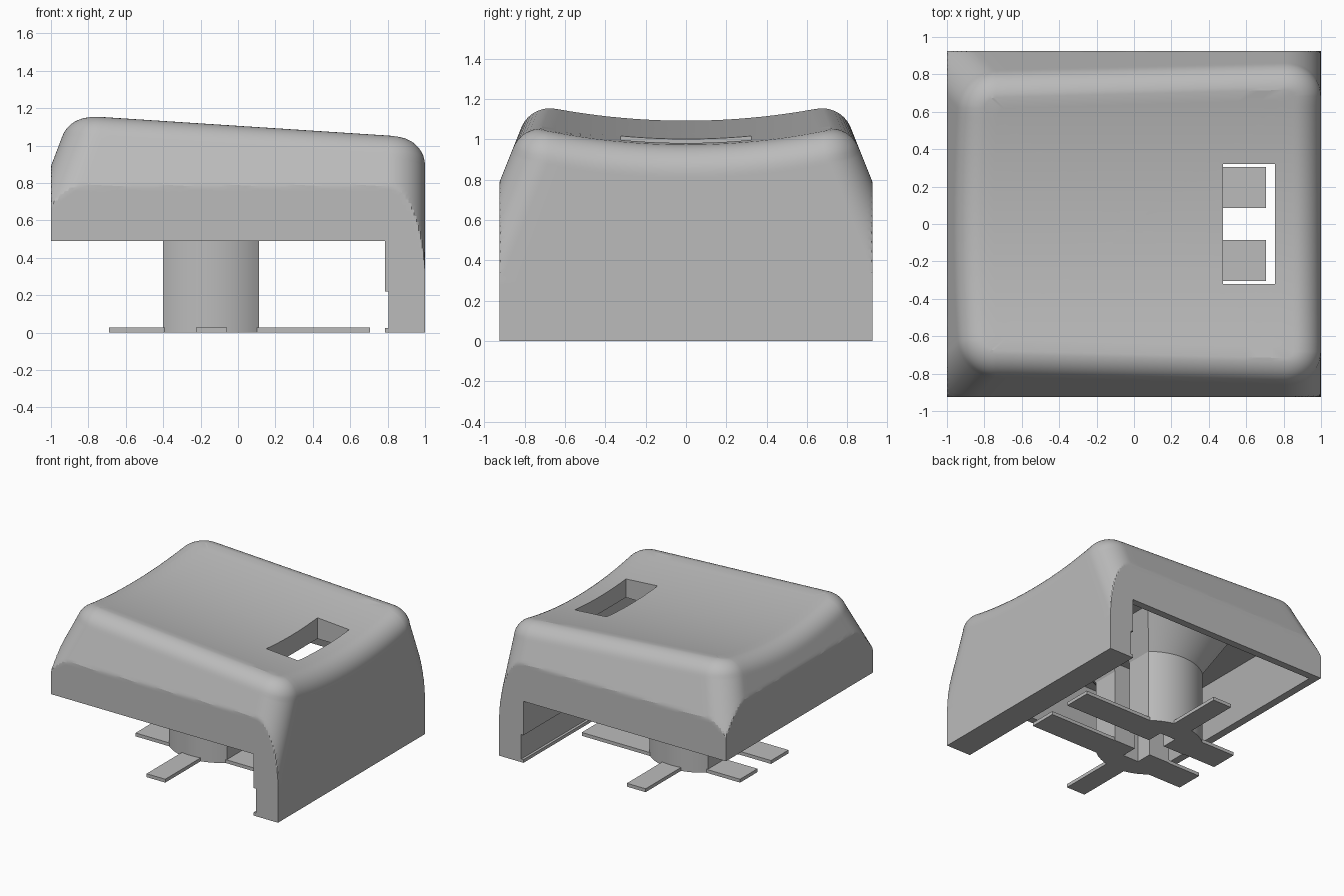
import bpy, bmesh, math
from mathutils import Vector

if "Cube" in bpy.data.objects:
    bpy.data.objects.remove(bpy.data.objects["Cube"])

grey = bpy.data.materials.new("plain_grey")
grey.diffuse_color = (0.5, 0.5, 0.5, 1)
grey.use_nodes = True
grey.node_tree.nodes["Principled BSDF"].inputs["Base Color"].default_value = grey.diffuse_color


def make(name, bm):
    bmesh.ops.recalc_face_normals(bm, faces=bm.faces[:])
    me = bpy.data.meshes.new(name)
    bm.to_mesh(me)
    bm.free()
    ob = bpy.data.objects.new(name, me)
    me.materials.append(grey)
    bpy.context.collection.objects.link(ob)
    return ob


def box(name, x0, x1, y0, y1, z0, z1, inset=(0, 0, 0)):
    """Box; inset = how far the left, right and y sides lean in at the top."""
    l, r, s = inset
    bm = bmesh.new()
    lo = [bm.verts.new(p) for p in ((x0, y0, z0), (x1, y0, z0), (x1, y1, z0), (x0, y1, z0))]
    hi = [bm.verts.new(p) for p in ((x0 + l, y0 + s, z1), (x1 - r, y0 + s, z1),
                                    (x1 - r, y1 - s, z1), (x0 + l, y1 - s, z1))]
    bm.faces.new(lo[::-1])
    bm.faces.new(hi)
    for i in range(4):
        j = (i + 1) % 4
        bm.faces.new((lo[i], lo[j], hi[j], hi[i]))
    return make(name, bm)


def activate(ob):
    bpy.ops.object.select_all(action='DESELECT')
    ob.select_set(True)
    bpy.context.view_layer.objects.active = ob


def cut(ob, cutter):
    activate(ob)
    m = ob.modifiers.new("cut", 'BOOLEAN')
    m.operation, m.solver, m.object = 'DIFFERENCE', 'EXACT', cutter
    bpy.ops.object.modifier_apply(modifier=m.name)
    bpy.data.objects.remove(cutter)


def smooth(ob, deg):
    activate(ob)
    bpy.ops.object.shade_smooth_by_angle(angle=math.radians(deg))


# ---- cap: tapered rounded block clipped to a box, with a dished sloping top
R, FILLET, HX, HY = 0.2, 0.15, 1.0, 0.925


def top(x, y):
    return 1.035 - 0.07 * x + 0.145 * y * y


def section(u, v, n, z, d):
    """Point on the rounded outline at height z, inset by d."""
    xl = -1 - (0.89 - z) * 0.38 + R
    xr = 1 - R
    hy = HY + (0.787 - z) * 0.4 - R
    return xl + (xr - xl) * u + (R - d) * n[0], hy * v + (R - d) * n[1]


# outline stations: corner arcs joined by subdivided sides
stations = []
corners = [(1, 1), (0, 1), (0, -1), (1, -1)]
ARC, SIDE = 16, 24
for k, (u, v) in enumerate(corners):
    for i in range(ARC + 1):
        a = math.pi / 2 * (k + i / ARC)
        stations.append((u, v, (math.cos(a), math.sin(a))))
    u2, v2 = corners[(k + 1) % 4]
    for i in range(1, SIDE):
        f = i / SIDE
        stations.append((u + (u2 - u) * f, v + (v2 - v) * f, (math.cos(a), math.sin(a))))

WALL, ROUND, DISH = 60, 9, 12
bm = bmesh.new()
columns = []
centre = bm.verts.new((0, 0, top(0, 0)))
for u, v, n in stations:
    a0 = math.radians(21) * (1 - max(0, n[0]))
    inset = FILLET * math.cos(a0)
    ze = 1.0
    for _ in range(6):
        xi, yi = section(u, v, n, ze, inset)
        zt = top(xi, yi)
        ze = zt - FILLET * (1 - math.sin(a0))
    pts = []
    for i in range(WALL):
        z = ze * i / WALL
        pts.append((*section(u, v, n, z, 0), z))
    for i in range(ROUND + 1):
        a = a0 + (math.pi / 2 - a0) * i / ROUND
        d = FILLET * (math.cos(a0) - math.cos(a))
        pts.append((*section(u, v, n, ze, d), zt - FILLET * (1 - math.sin(a))))
    for i in range(1, DISH):
        f = 1 - i / DISH
        pts.append((xi * f, yi * f, top(xi * f, yi * f)))
    columns.append([bm.verts.new((max(-HX, min(HX, x)), max(-HY, min(HY, y)), z))
                    for x, y, z in pts])
for i, c in enumerate(columns):
    e = columns[(i + 1) % len(columns)]
    for j in range(len(c) - 1):
        bm.faces.new((c[j], e[j], e[j + 1], c[j + 1]))
    bm.faces.new((c[-1], e[-1], centre))
bmesh.ops.remove_doubles(bm, verts=bm.verts[:], dist=1e-5)
bmesh.ops.holes_fill(bm, edges=[e for e in bm.edges if e.is_boundary], sides=0)
cap = make("cap", bm)

# open underside, hollow, small wall groove and top window
cut(cap, box("notch", -1.5, 0.785, -1.5, 1.5, -0.5, 0.49))
cut(cap, box("hollow", -0.95, 0.784, -0.88, 0.88, 0.45, 0.85, (0.12, 0, 0.13)))
cut(cap, box("groove", 0.7, 0.805, -1.5, 1.5, 0.025, 0.22))
cut(cap, box("window", 0.475, 0.755, -0.322, 0.322, 0.7, 1.4))
smooth(cap, 15)

# ---- stem: round post with two flats, flaring into the ceiling
SX, SR, FLAT = -0.145, 0.393, 0.257
half = math.acos(FLAT / SR)
outline = []
for side in (0, 1):
    for i in range(25):
        a = half + (math.pi - 2 * half) * i / 24 + side * math.pi
        outline.append((SR * math.cos(a), SR * math.sin(a)))
bm = bmesh.new()
rings = [[bm.verts.new((SX + x * s, y * s, z)) for x, y in outline]
         for z, s in ((0, 1), (0.58, 1), (0.88, 1.6))]
for a, b in zip(rings, rings[1:]):
    for i in range(len(a)):
        j = (i + 1) % len(a)
        bm.faces.new((a[i], a[j], b[j], b[i]))
bm.faces.new(rings[0][::-1])
bm.faces.new(rings[-1])
stem = make("stem", bm)
cut(stem, box("long_slot", -0.7, 0.5, -0.08, 0.08, -0.1, 0.65))
cut(stem, box("cross_slot", SX - 0.07, SX + 0.07, -0.21, 0.21, -0.1, 0.65))
smooth(stem, 25)

# ---- thin feet around the bottom of the stem
for s, side in ((-1, "front"), (1, "back")):
    y0, y1 = sorted((s * 0.085, s * 0.305))
    box(side + "_left_foot", -0.69, -0.39, y0, y1, 0, 0.027)
    box(side + "_right_foot", 0.10, 0.705, y0, y1, 0, 0.027)
    y0, y1 = sorted((s * 0.37, s * 0.83))
    box(side + "_foot", -0.225, -0.06, y0, y1, 0, 0.027)
